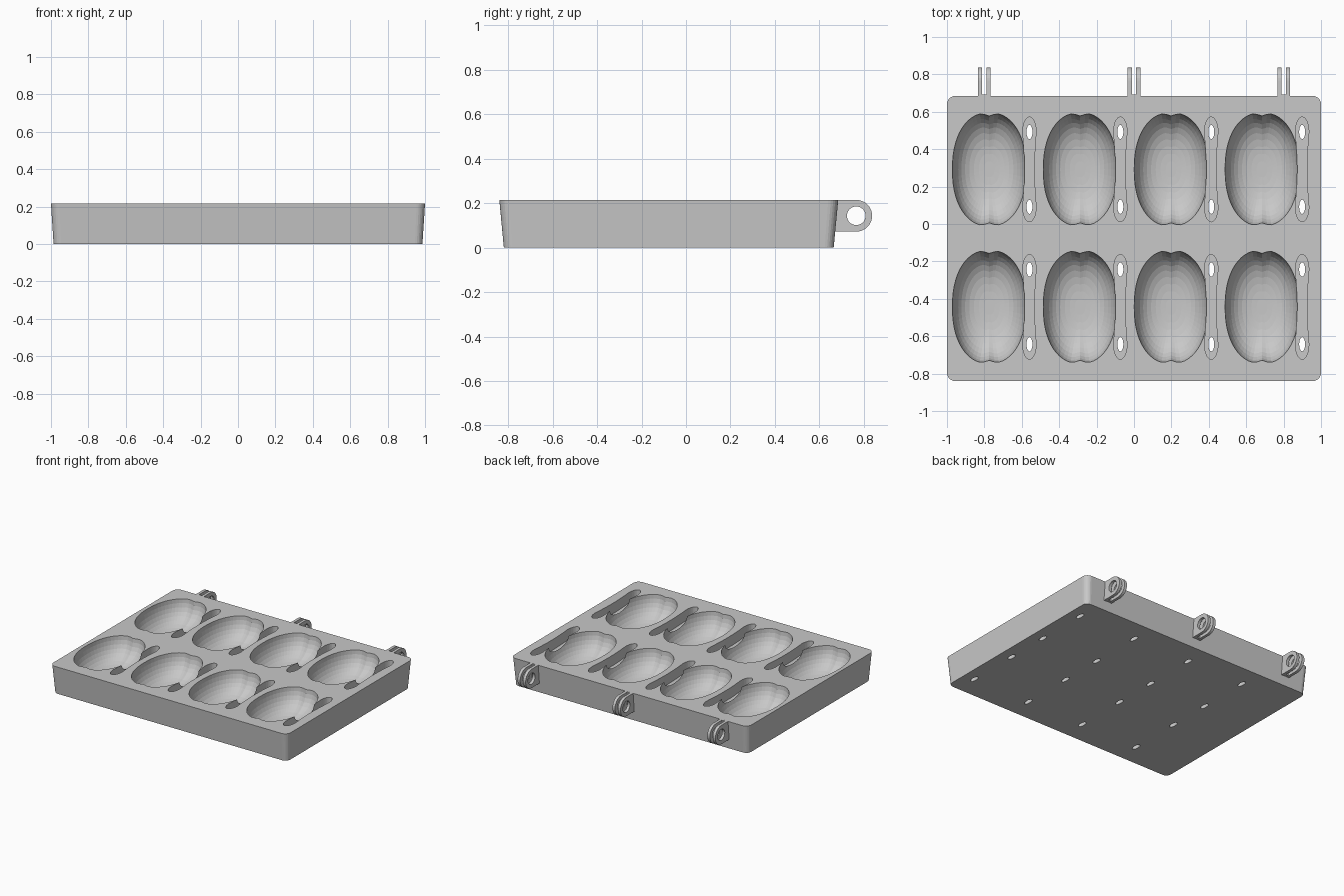
import bpy, bmesh, math

if "Cube" in bpy.data.objects:
    bpy.data.objects.remove(bpy.data.objects["Cube"])

grey = bpy.data.materials.new("light grey")
grey.use_nodes = True
grey.diffuse_color = (0.58, 0.58, 0.58, 1)
grey.node_tree.nodes["Principled BSDF"].inputs["Base Color"].default_value = (0.58, 0.58, 0.58, 1)

TOP = 0.215
COLUMNS = [-0.774 + 0.486 * i for i in range(4)]
ROWS = [0.292, -0.443]
BAR_X = 0.215          # slot offset from the bowl centre


def make(name, bm):
    bmesh.ops.recalc_face_normals(bm, faces=bm.faces)
    mesh = bpy.data.meshes.new(name)
    bm.to_mesh(mesh)
    bm.free()
    mesh.materials.append(grey)
    obj = bpy.data.objects.new(name, mesh)
    bpy.context.collection.objects.link(obj)
    return obj


def loft(bm, rings, closed=False):
    """Skin a list of point rings, capping both ends unless closed on itself."""
    loops = [[bm.verts.new(p) for p in ring] for ring in rings]
    pairs = list(zip(loops, loops[1:])) + ([(loops[-1], loops[0])] if closed else [])
    for a, b in pairs:
        for i in range(len(a)):
            j = (i + 1) % len(a)
            bm.faces.new((a[i], a[j], b[j], b[i]))
    if not closed:
        bm.faces.new(loops[0])
        bm.faces.new(loops[-1])


def rounded_rect(hx, hy, r, cy, z, steps=6):
    pts = []
    for k, (sx, sy) in enumerate([(1, 1), (-1, 1), (-1, -1), (1, -1)]):
        for i in range(steps + 1):
            a = math.pi / 2 * (k + i / steps)
            pts.append((sx * (hx - r) + r * math.cos(a),
                        cy + sy * (hy - r) + r * math.sin(a), z))
    return pts


def bowl_ring(cx, cy, rho, z, n=56):
    """Rounded outline with a small cleft at each end."""
    pts = []
    for i in range(n):
        a = 2 * math.pi * i / n
        c, s = math.cos(a), math.sin(a)
        x = 0.197 * math.copysign(abs(c) ** 0.9, c)
        y = 0.304 * math.copysign(abs(s) ** 0.9, s)
        y *= 1 - 0.06 * math.exp(-(x / 0.03) ** 2)
        pts.append((cx + rho * x, cy + rho * y, z))
    return pts


def slot_ring(cx, cy, z, n=14):
    """Dumbbell outline: narrow waist, elongated round ends."""
    side = []
    for i in range(-n, n + 1):
        y = 0.28 * math.sin(math.pi / 2 * i / n)
        d = abs(y)
        if d > 0.2:
            w = 0.036 * math.sqrt(max(0, 1 - ((d - 0.2) / 0.08) ** 2))
        else:
            w = 0.026 + 0.01 * (d / 0.2) ** 2
        side.append((w, y))
    outline = side + [(-w, y) for w, y in reversed(side[1:-1])]
    return [(cx + x, cy + y, z) for x, y in outline]


def ellipse(cx, cy, rx, ry, z, n=20):
    return [(cx + rx * math.cos(2 * math.pi * i / n),
             cy + ry * math.sin(2 * math.pi * i / n), z) for i in range(n)]


# Tapered tray block
bm = bmesh.new()
loft(bm, [rounded_rect(0.986, 0.742, 0.04, -0.0775, 0),
          rounded_rect(1.0, 0.7625, 0.045, -0.0775, TOP)])
tray = make("tray", bm)

# Cutters: bowls, shallow slots, drain holes
bowls, slots, holes = bmesh.new(), bmesh.new(), bmesh.new()
DEPTH = 0.175
for cx in COLUMNS:
    for cy in ROWS:
        rings = [bowl_ring(cx, cy, 1, TOP + 0.05), bowl_ring(cx, cy, 1, TOP)]
        for k in range(1, 11):
            rho = math.cos(math.pi / 2 * k / 11)
            rings.append(bowl_ring(cx, cy, rho, TOP - DEPTH * math.sqrt(1 - rho ** 3)))
        loft(bowls, rings)
        x = cx + BAR_X
        loft(slots, [slot_ring(x, cy, TOP - 0.08), slot_ring(x, cy, TOP + 0.05)])
        for dy in (-0.2, 0.2):
            loft(holes, [ellipse(x, cy + dy, 0.016, 0.038, -0.05),
                         ellipse(x, cy + dy, 0.016, 0.038, TOP + 0.07)])

cutters = [make("bowl_cutter", bowls), make("slot_cutter", slots), make("hole_cutter", holes)]
for cutter in cutters:
    cutter.hide_render = True
    mod = tray.modifiers.new(cutter.name, "BOOLEAN")
    mod.operation = "DIFFERENCE"
    mod.solver = "EXACT"
    mod.object = cutter

# Apply the cuts and discard the cutters
graph = bpy.context.evaluated_depsgraph_get()
cut_mesh = bpy.data.meshes.new_from_object(tray.evaluated_get(graph))
tray.modifiers.clear()
tray.data = cut_mesh
for cutter in cutters:
    bpy.data.objects.remove(cutter)


# Hinge lugs: pairs of plates with a round eye and a square root
def lug_ring(x, radius, root, n=32):
    pts = []
    for i in range(n):
        a = 2 * math.pi * i / n
        c, s = math.cos(a), math.sin(a)
        if root and c < -1e-6:
            t = 1 / max(abs(c), abs(s))
            c, s = c * t * root / radius, s * t
        pts.append((x, 0.766 + radius * c, 0.1435 + radius * s))
    return pts


for name, hx in (("right", -0.8), ("middle", 0), ("left", 0.8)):
    bm = bmesh.new()
    for x0, x1 in ((-0.034, -0.012), (0.012, 0.034)):
        a, b = hx + x0, hx + x1
        loft(bm, [lug_ring(a, 0.0715, 0.098), lug_ring(b, 0.0715, 0.098),
                  lug_ring(b, 0.042, 0), lug_ring(a, 0.042, 0)], closed=True)
    make(name + "_hinge_lugs", bm)
    # Small web joining the two plates at the wall
    bm = bmesh.new()
    loft(bm, [[(hx + sx * 0.013, y, z) for sx, y in
               ((-1, 0.665), (1, 0.665), (1, 0.693), (-1, 0.693))]
              for z in (0.073, TOP - 0.001)])
    make(name + "_hinge_web", bm)
